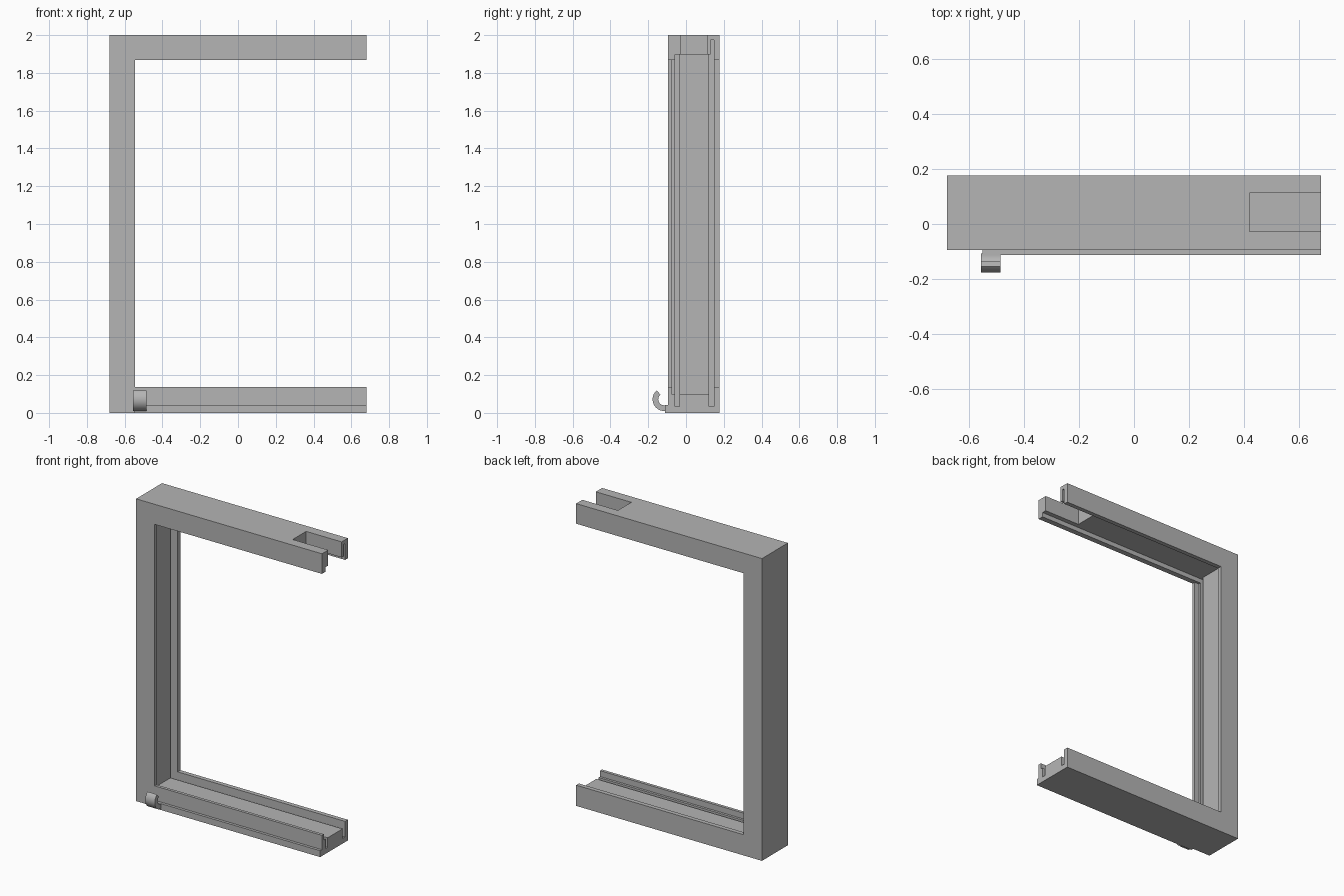
import bpy
import bmesh
import math

if "Cube" in bpy.data.objects:
    bpy.data.objects.remove(bpy.data.objects["Cube"])

grey = bpy.data.materials.new("plain grey")
grey.use_nodes = True
grey.diffuse_color = (0.46, 0.46, 0.46, 1)
grey.node_tree.nodes["Principled BSDF"].inputs["Base Color"].default_value = (0.46, 0.46, 0.46, 1)


def make(name, bm):
    bmesh.ops.recalc_face_normals(bm, faces=bm.faces[:])
    mesh = bpy.data.meshes.new(name)
    bm.to_mesh(mesh)
    bm.free()
    mesh.materials.append(grey)
    obj = bpy.data.objects.new(name, mesh)
    bpy.context.collection.objects.link(obj)
    return obj


def prism(name, points, direction):
    """Closed prism: a flat outline pushed along a direction."""
    bm = bmesh.new()
    face = bm.faces.new([bm.verts.new(p) for p in points])
    result = bmesh.ops.extrude_face_region(bm, geom=[face])
    verts = [g for g in result["geom"] if isinstance(g, bmesh.types.BMVert)]
    bmesh.ops.translate(bm, verts=verts, vec=direction)
    return make(name, bm)


def box(name, x0, x1, y0, y1, z0, z1):
    outline = [(x0, y0, z0), (x1, y0, z0), (x1, y1, z0), (x0, y1, z0)]
    return prism(name, outline, (0, 0, z1 - z0))


def carve(target, cutter):
    mod = target.modifiers.new("carve", 'BOOLEAN')
    mod.operation = 'DIFFERENCE'
    mod.solver = 'EXACT'
    mod.object = cutter
    cutter.hide_render = True
    bpy.context.view_layer.objects.active = target
    bpy.ops.object.modifier_apply(modifier=mod.name)
    bpy.data.objects.remove(cutter)


END, BEYOND = 0.68, 0.75
FRONT, BACK = -0.094, 0.177

# Three-sided frame, open on its left side
outline = [(-END, 0), (END, 0), (END, 0.137), (-0.545, 0.137),
           (-0.545, 1.867), (END, 1.867), (END, 2), (-END, 2)]
frame = prism("frame", [(x, FRONT, z) for x, z in outline], (0, BACK - FRONT, 0))

# Shallow recess, panel grooves and the slot in the top bar
cuts = [
    ("recess_cut", -0.58, BEYOND, -0.074, 0.148, 0.098, 1.867),
    ("upper_recess_cut", -0.58, BEYOND, -0.058, 0.148, 0.5, 1.897),
    ("front_groove_cut", -0.645, BEYOND, -0.058, -0.034, 0.034, 1.897),
    ("back_groove_cut", -0.645, BEYOND, 0.122, 0.148, 0.034, 1.897),
    ("top_groove_cut", -0.645, BEYOND, 0.130, 0.148, 1.7, 1.975),
    ("top_slot_cut", 0.42, BEYOND, -0.028, 0.112, 1.7, 2.1),
]
for cut in cuts:
    carve(frame, box(*cut))

# Lip along the foot of the front
box("front_lip", -0.55, END, -0.112, FRONT, 0, 0.042)

# Curled hook at the end of the lip
cy, cz, steps = -0.115, 0.072, 16
angles = [math.radians(130 + 140 * i / steps) for i in range(steps + 1)]
arc = lambda r, seq: [(-0.555, cy + r * math.cos(a), cz + r * math.sin(a)) for a in seq]
tab = [(-0.555, -0.108, 0.01), (-0.555, -0.108, 0.04)]
hook = prism("hook", arc(0.062, angles) + tab + arc(0.032, angles[::-1]), (0.07, 0, 0))
bpy.ops.object.select_all(action='DESELECT')
hook.select_set(True)
bpy.context.view_layer.objects.active = hook
bpy.ops.object.shade_smooth_by_angle(angle=math.radians(30))
